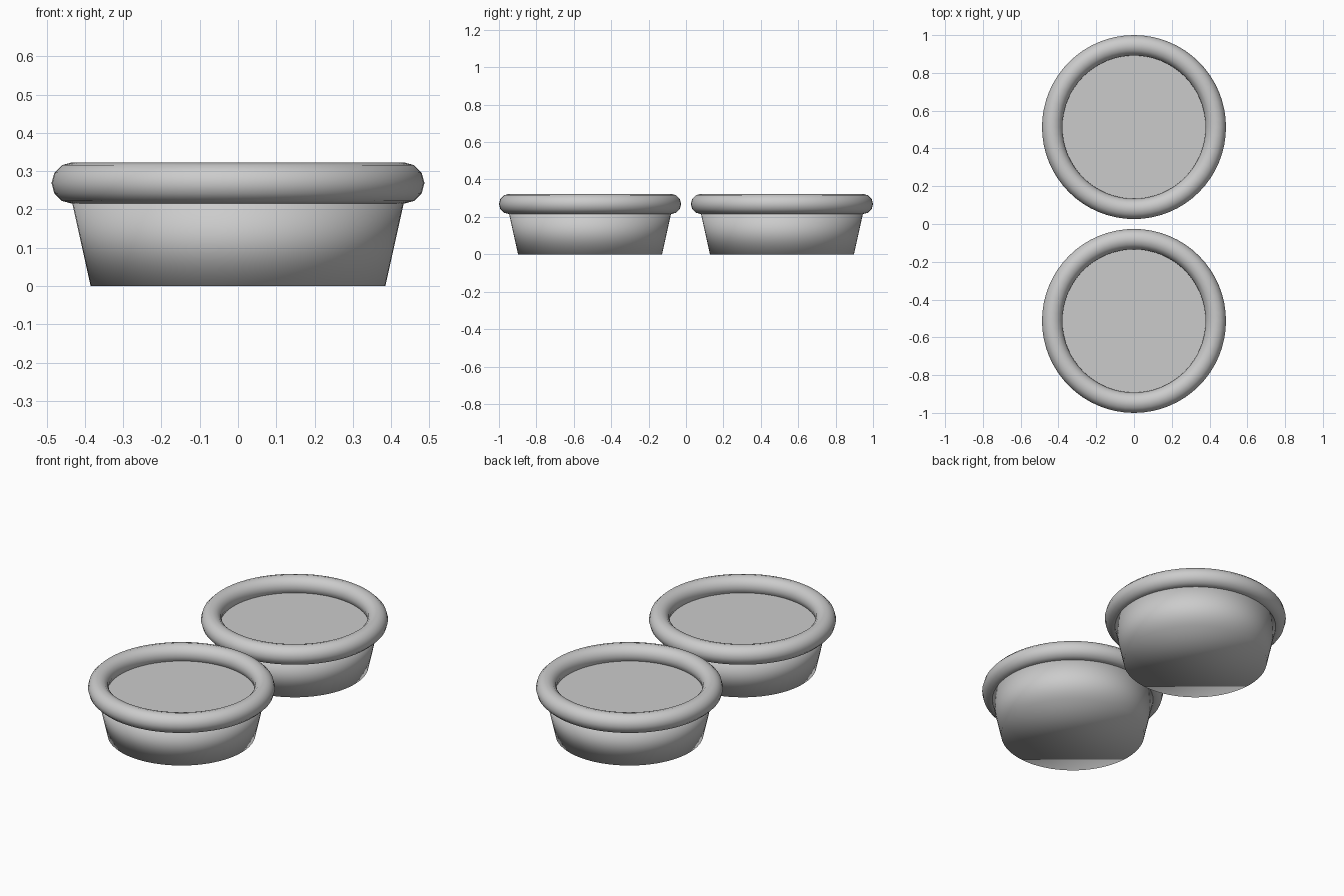
import bpy

if "Cube" in bpy.data.objects:
    bpy.data.objects.remove(bpy.data.objects["Cube"])

RIM_R, RIM_T, RIM_Z = 0.433, 0.054, 0.269
SEGS = 64


def finish(obj, name):
    obj.name = name
    for p in obj.data.polygons:
        p.use_smooth = True


def bowl(side, y):
    # Tapered solid body, fully smooth shaded
    h = 0.23
    bpy.ops.mesh.primitive_cone_add(vertices=SEGS, radius1=0.385, radius2=0.436,
                                    depth=h, location=(0, y, h / 2))
    finish(bpy.context.object, side + "_bowl_body")

    # Rounded rim
    bpy.ops.mesh.primitive_torus_add(major_segments=SEGS, minor_segments=12,
                                     major_radius=RIM_R, minor_radius=RIM_T,
                                     location=(0, y, RIM_Z))
    finish(bpy.context.object, side + "_bowl_rim")

    # Flat contents surface just inside the rim
    bpy.ops.mesh.primitive_circle_add(vertices=SEGS, radius=0.41, fill_type='NGON',
                                      location=(0, y, 0.24))
    finish(bpy.context.object, side + "_bowl_contents")


bowl("front", -0.513)
bowl("back", 0.513)
